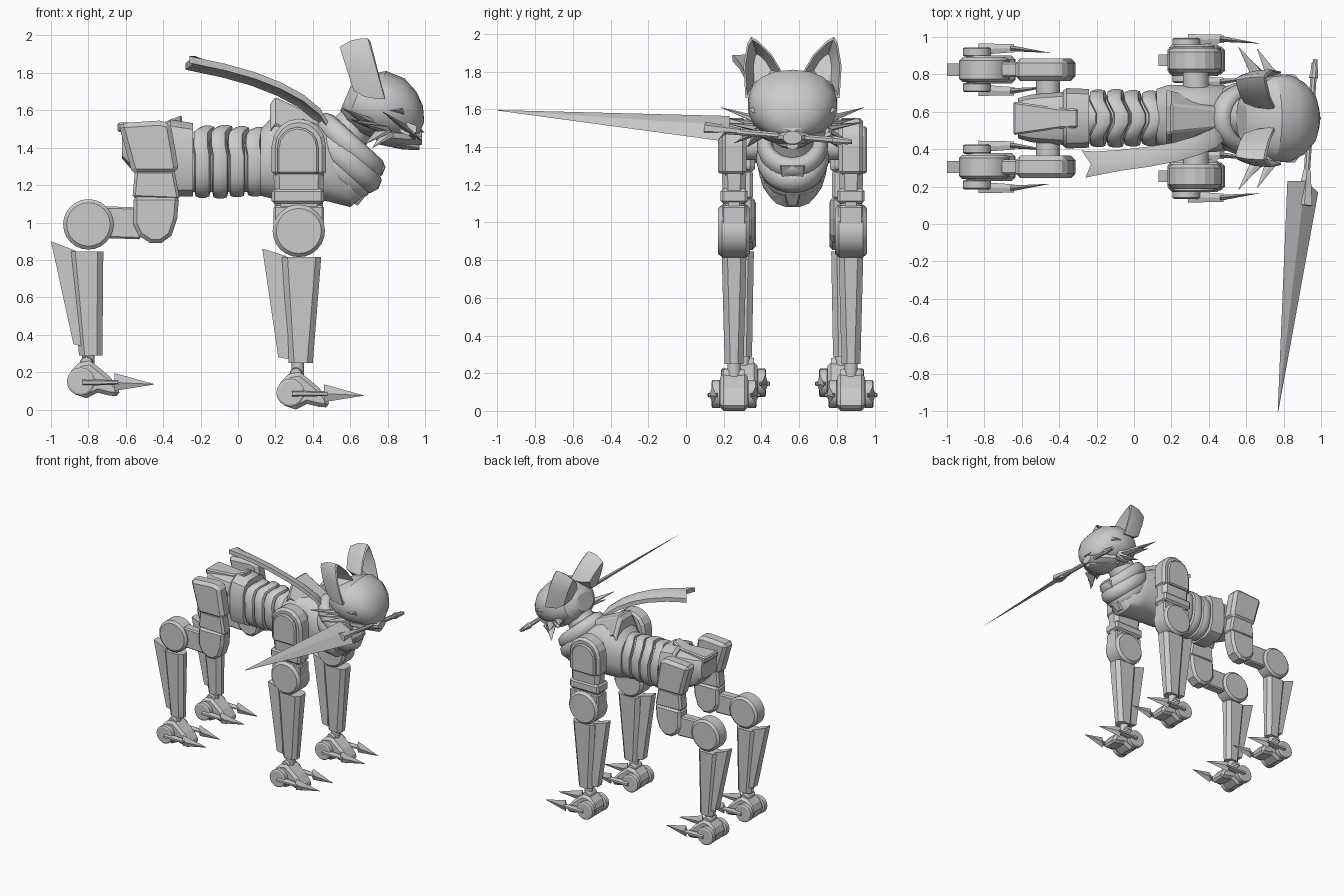
import bpy, bmesh, math
from mathutils import Vector

if "Cube" in bpy.data.objects:
    bpy.data.objects.remove(bpy.data.objects["Cube"])

C = 0.565          # body centre line in y
V = Vector


def finish(name, bm, smooth=0, bevel=0):
    bmesh.ops.recalc_face_normals(bm, faces=bm.faces)
    me = bpy.data.meshes.new(name)
    bm.to_mesh(me)
    bm.free()
    ob = bpy.data.objects.new(name, me)
    bpy.context.collection.objects.link(ob)
    if bevel:
        m = ob.modifiers.new("bevel", 'BEVEL')
        m.width, m.segments, m.limit_method = bevel, 1, 'ANGLE'
        m.angle_limit = math.radians(50)
    if smooth:
        bpy.ops.object.select_all(action='DESELECT')
        ob.select_set(True)
        bpy.context.view_layer.objects.active = ob
        bpy.ops.object.shade_smooth_by_angle(angle=math.radians(smooth))
    return ob


def loft(name, rings, smooth=0, bevel=0):
    bm = bmesh.new()
    vs = [[bm.verts.new(p) for p in r] for r in rings]
    n = len(vs[0])
    for a, b in zip(vs, vs[1:]):
        for i in range(n):
            bm.faces.new((a[i], a[(i + 1) % n], b[(i + 1) % n], b[i]))
    bm.faces.new(vs[0])
    bm.faces.new(vs[-1])
    return finish(name, bm, smooth, bevel)


def prism(name, pts, y, w, bevel=0):
    """Side profile (x, z) extruded across y."""
    return loft(name, [[V((x, y + s * w / 2, z)) for x, z in pts] for s in (-1, 1)], 0, bevel)


def oval(x, z, ry, rz, n=16, tilt=0, p=1.0, y=C):
    """Section across the body, tilted nose-down by tilt."""
    out = []
    for i in range(n):
        a = 2 * math.pi * (i + 0.5) / n
        c, s = math.cos(a), math.sin(a)
        c, s = math.copysign(abs(c) ** p, c), math.copysign(abs(s) ** p, s)
        out.append(V((x + rz * s * math.sin(tilt), y + ry * c, z + rz * s * math.cos(tilt))))
    return out


def rod(name, a, b, r1, r2=None, n=16, flat=1.0, smooth=40):
    a, b = V(a), V(b)
    q = (b - a).to_track_quat('Z', 'Y')
    r2 = r1 if r2 is None else r2
    ring = lambda c, r: [c + q @ V((r * math.cos(t), r * flat * math.sin(t), 0))
                         for t in (2 * math.pi * (i + .5) / n for i in range(n))]
    return loft(name, [ring(a, r1), ring(b, r2)], smooth)


def disc(name, x, z, r, y, w, n=24):
    loft(name, [[V((x + k * r * math.cos(t), y + d * w / 2, z + k * r * math.sin(t)))
                 for t in (2 * math.pi * i / n for i in range(n))]
                for d, k in ((-1, .86), (-.75, 1), (.75, 1), (1, .86))], 30)


def arch(x, z, r, bottom, n=8):
    return [(x + r, bottom)] + [(x + r * math.cos(math.pi * i / n), z + r * math.sin(math.pi * i / n))
                                for i in range(n + 1)] + [(x - r, bottom)]


def box_ring(x0, x1, y, w, z, c=0.03):
    a, b, h = x0, x1, w / 2
    return [V(p) for p in ((a + c, y - h, z), (b - c, y - h, z), (b, y - h + c, z), (b, y + h - c, z),
                           (b - c, y + h, z), (a + c, y + h, z), (a, y + h - c, z), (a, y - h + c, z))]


def foot(tag, x, y, z):
    prof = [(-.10, .10), (-.08, .15), (-.04, .19), (.02, .20), (.06, .17), (.12, .12), (.17, .06),
            (.18, .01), (.12, .015), (.06, .03), (0, .0), (-.06, .02), (-.09, .06)]
    prism(tag + "_foot", [(x + a, z + b) for a, b in prof], y, .15, .02)
    rod(tag + "_ankle", (x + .01, y, z + .16), (x + .01, y, z + .27), .035, n=12)
    disc(tag + "_ankle_collar", x, z + .19, .035, y, .11, 12)
    for d in (-1, 1):
        disc(tag + "_toe_joint", x - .03, z + .09, .075, y + d * .095, .05, 16)
        rod(tag + "_toe", (x - .02, y + d * .11, z + .085), (x + .17, y + d * .115, z + .085), .035, .025, 6, .5, 0)
        base = [V((x + .15, y + d * (.115 + e), z + h)) for e, h in ((-.016, .085), (0, .135), (.016, .085), (0, .04))]
        tip = V((x + .36, y + d * .09, z + .075))
        loft(tag + "_claw", [base, [tip + (p - base[0]) * .03 for p in base]])


# legs, mirrored about the centre line
for side, s in (("right", -1), ("left", 1)):
    y, t = C + s * .31, "front_leg_" + side
    prism(t + "_shoulder", arch(.325, 1.41, .145, 1.25), y, .13, .02)
    prism(t + "_shoulder_panel", arch(.32, 1.40, .11, 1.26), y + s * .06, .05, .01)
    loft(t + "_upper", [box_ring(.20, .45, y, .11, 1.0), box_ring(.19, .46, y, .13, 1.26)])
    prism(t + "_upper_band", [(.18, 1.10), (.46, 1.10), (.46, 1.18), (.18, 1.18)], y, .145, .015)
    disc(t + "_knee", .325, .955, .14, y, .17)
    prism(t + "_knee_plate", [(.19, .97), (.46, .97), (.46, 1.09), (.19, 1.09)], y, .13, .01)
    loft(t + "_shin", [box_ring(.27, .40, y, .10, .25), box_ring(.235, .445, y, .13, .815)])
    prism(t + "_shin_fin", [(.13, .86), (.26, .82), (.27, .27), (.215, .28)], y, .06)
    rod(t + "_axle", (.33, C, 1.40), (.33, y, 1.40), .07)
    foot(t, .31, y, 0)

    y, t = C + s * .26, "hind_leg_" + side
    prism(t + "_thigh", [(-.64, 1.53), (-.57, 1.28), (-.55, 1.26), (-.33, 1.26), (-.32, 1.30), (-.36, 1.53),
                         (-.42, 1.545)], y, .12, .025)
    prism(t + "_thigh_band", [(-.565, 1.13), (-.31, 1.12), (-.34, 1.28), (-.55, 1.28)], y, .10, .015)
    prism(t + "_lower_thigh", [(-.56, 1.14), (-.56, .99), (-.53, .93), (-.47, .89), (-.41, .89), (-.355, .93),
                               (-.325, 1.02), (-.315, 1.14)], y, .12, .02)
    prism(t + "_link", [(-.80, 1.09), (-.80, .92), (-.52, .91), (-.52, 1.08)], y, .08, .01)
    disc(t + "_knee", -.80, .99, .135, y, .13)
    loft(t + "_shin", [box_ring(-.85, -.725, y, .09, .29), box_ring(-.90, -.72, y, .11, .845)])
    prism(t + "_shin_fin", [(-1.0, .90), (-.87, .85), (-.84, .34), (-.88, .35)], y, .065)
    rod(t + "_axle", (-.46, C, 1.38), (-.46, y, 1.38), .065)
    foot(t, -.81, y, .06)

# pelvis and its armour
loft("pelvis", [oval(*a, n=12, p=.6) for a in ((-.62, 1.43, .11, .09), (-.55, 1.39, .13, .13),
                (-.38, 1.35, .145, .17), (-.24, 1.34, .15, .18))], 30)
loft("pelvis_collar", [oval(-.38, 1.345, .15, .19, 12, p=.6), oval(-.36, 1.345, .165, .21, 12, p=.6),
                       oval(-.24, 1.335, .16, .20, 12, p=.6)], 30)
loft("rump_plate", [[V((x, C + w, z)) for w, z in ((-a, h), (a, h), (a, h - .05), (-a, h - .05))]
                    for x, a, h in ((-.645, .09, 1.535), (-.40, .055, 1.535), (-.30, .05, 1.575))], 0, .01)

# ribbed waist
loft("waist_core", [oval(x, 1.325, .125, .165) for x in (-.28, .2)], 40)
for x, k in ((-.19, 1.0), (-.095, 1.02), (-.005, .98), (.09, .96)):
    ring = [oval(x + d, 1.325, .155 * k * f, .195 * k * f, 24, p=.85)
            for d, f in ((-.042, .84), (-.036, .96), (-.015, 1), (.015, 1), (.036, .96), (.042, .84))]
    for r in ring:                       # chevron along the spine
        for p in r:
            if p.z > 1.4:
                p.x += .05 * max(0, 1 - abs(p.y - C) / .1) - .01
    loft("waist_rib", ring, 40)

# chest
loft("chest", [oval(*a, n=16, p=.8) for a in ((.12, 1.32, .16, .18), (.18, 1.345, .18, .22), (.35, 1.345, .185, .225),
               (.48, 1.31, .18, .20), (.60, 1.23, .14, .15), (.66, 1.21, .08, .08))], 35)
loft("withers_plate", [[V((x, C + w, z)) for w, z in ((-a, h), (a, h), (a * 2, h - .15), (-a * 2, h - .15))]
                       for x, a, h in ((.17, .08, 1.63), (.20, .075, 1.67), (.45, .05, 1.555))], 0, .01)

# neck and wrapped scarf
rod("neck", (.50, C, 1.36), (.69, C, 1.60), .13, .10)
for i, (x, z, R, r) in enumerate(((.60, 1.41, .165, .05), (.575, 1.34, .165, .055), (.54, 1.29, .14, .055))):
    bpy.ops.mesh.primitive_torus_add(major_segments=28, minor_segments=8, major_radius=R, minor_radius=r,
                                     location=(x, C, z), rotation=(0, .74, 0))
    ob = bpy.context.object
    ob.name = "scarf_wrap_%d" % (i + 1)
    ob.scale = (1.08, .88, 1.2)
    bpy.ops.object.shade_smooth_by_angle(angle=math.radians(50))
loft("scarf_bib", [[V((.79, C + w, 1.30)) for w in (-.06, .06)] + [V((.70, C + w, 1.32)) for w in (.1, -.1)],
                   [V((.73, C + w, 1.20)) for w in (-.05, .05)] + [V((.62, C + w, 1.2)) for w in (.09, -.09)],
                   [V((.64, C + w, 1.09)) for w in (-.02, .02)] + [V((.58, C + w, 1.12)) for w in (.05, -.05)]])

# scarf tail streaming back
tail = []
for x, y, z, w in ((.48, .50, 1.50, .09), (.43, .46, 1.585, .10), (.34, .42, 1.66, .10), (.22, .385, 1.725, .10),
                   (.08, .36, 1.78, .105), (-.08, .34, 1.825, .11), (-.20, .325, 1.85, .125), (-.27, .32, 1.865, .145)):
    notch = .04 if x < -.25 else 0
    tail.append([V((x - k * .01 + (notch if k == 0 else 0), y + k * w / 2, z - k * .018 + h - abs(k) * .012))
                 for k, h in ((-1, .018), (0, .025), (1, .018), (1, -.018), (0, -.012), (-1, -.018))])
loft("scarf_tail", tail, 40)

# head: skull, visor, muzzle and jaw
loft("head", [oval(*a, n=18, tilt=.4, p=.92) for a in ((.575, 1.665, .11, .07), (.63, 1.66, .20, .135),
              (.72, 1.64, .24, .185), (.82, 1.605, .235, .18), (.90, 1.57, .195, .14), (.95, 1.53, .14, .10),
              (.98, 1.50, .06, .04))], 30)
visor = [(.86, -.235, 1.60), (.945, -.12, 1.645), (.955, 0, 1.675), (.945, .12, 1.645), (.86, .235, 1.60),
         (.95, .12, 1.53), (1.0, 0, 1.48), (.95, -.12, 1.53)]
loft("visor", [[V((x - d, C + y, z)) for x, y, z in visor] for d in (0, .05)])
loft("muzzle", [oval(.78, 1.47, .19, .05, 12), oval(.90, 1.46, .13, .055, 12), oval(.985, 1.45, .05, .035, 12)], 30)
loft("jaw", [oval(.74, 1.46, .13, .04, 10), oval(.88, 1.425, .09, .035, 10), oval(.97, 1.405, .03, .018, 10)], 30)

ear = [(.25, 1.66), (.26, 1.83), (.24, 1.95), (.22, 1.985), (.185, 1.965), (.11, 1.89), (.05, 1.79), (.13, 1.68)]
for side, s in (("right", -1), ("left", 1)):
    rings = []
    for k, dx in ((.45, -.12), (.8, -.02), (.9, .005), (1, 0), (1, -.03), (.93, -.10), (.72, -.16)):
        rings.append([V((.785 - (z - 1.66) * .28 + dx + (.05 * (z - 1.8) if k < .95 else 0),
                         C + s * (.165 + (y - .165) * k), 1.82 + (z - 1.82) * k)) for y, z in ear])
    loft("ear_" + side, rings, 35)
    # cheek tufts
    for x, y, z, bx, bz in ((.56, .38, 1.61, .70, 1.54), (.60, .33, 1.55, .72, 1.52), (.66, .37, 1.53, .77, 1.50),
                            (.68, .31, 1.42, .78, 1.49), (.72, .24, 1.40, .80, 1.47)):
        rod("cheek_tuft_" + side, (bx, C + s * .17, bz), (x, C + s * y, z), .05, .002, 6, .45, 0)

# sword held in the mouth
rod("sword_grip", (.92, .22, 1.485), (.965, .86, 1.43), .018, n=8)
rod("sword_pommel", (.96, .78, 1.437), (.97, .88, 1.428), .026, .012, 8)
rod("sword_socket", (.91, .10, 1.50), (.925, .29, 1.485), .05, .022, 6, .7, 0)
up, low, tip = V((.82, .23, 1.565)), V((.985, .17, 1.435)), V((.77, -1.0, 1.595))
mid, n = (up + low) / 2 + V((0, .03, 0)), V((.012, 0, .015))
loft("sword_blade", [[up, mid + n, low, mid - n], [tip + (p - mid) * .02 for p in (up, mid + n, low, mid - n)]])
